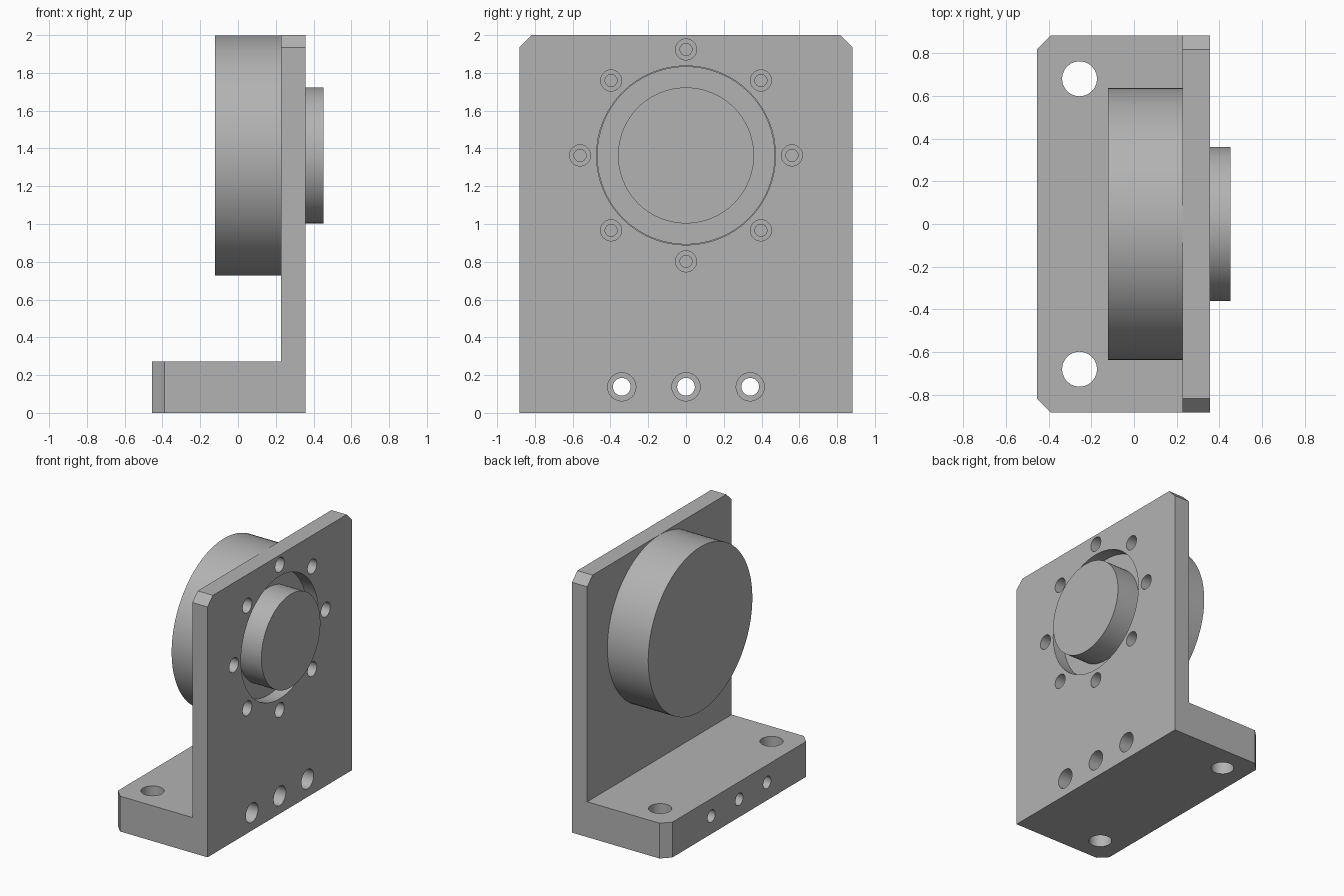
import bpy, bmesh, math
from mathutils import Matrix, Vector

if "Cube" in bpy.data.objects:
    bpy.data.objects.remove(bpy.data.objects["Cube"], do_unlink=True)

grey = bpy.data.materials.new("plain grey")
grey.use_nodes = True
GREY = (0.45, 0.45, 0.45, 1)
grey.diffuse_color = GREY
grey.node_tree.nodes["Principled BSDF"].inputs["Base Color"].default_value = GREY

BACK, FACE = 0.227, 0.357      # plate faces along x
TOE, HALF, TOP, FOOT = -0.455, 0.882, 2.0, 0.273
AXIS_Z = 1.363


def lathe(bm, profile, place, segments):
    """Closed solid of revolution; profile is (distance along axis, radius)."""
    rings = []
    for h, r in profile:
        rings.append([bm.verts.new(place @ Vector((
            r * math.cos(math.tau * i / segments),
            r * math.sin(math.tau * i / segments), h))) for i in range(segments)])
    for a, b in zip(rings, rings[1:]):
        for i in range(segments):
            j = (i + 1) % segments
            bm.faces.new((a[i], a[j], b[j], b[i]))
    bm.faces.new(rings[0][::-1])
    bm.faces.new(rings[-1])


def along_x(y, z):
    return Matrix.Translation((0, y, z)) @ Matrix.Rotation(math.pi / 2, 4, "Y")


def finish(bm, name):
    bmesh.ops.recalc_face_normals(bm, faces=bm.faces)
    mesh = bpy.data.meshes.new(name)
    bm.to_mesh(mesh)
    bm.free()
    mesh.materials.append(grey)
    ob = bpy.data.objects.new(name, mesh)
    bpy.context.collection.objects.link(ob)
    return ob


def smooth(ob):
    bpy.ops.object.select_all(action="DESELECT")
    ob.select_set(True)
    bpy.context.view_layer.objects.active = ob
    bpy.ops.object.shade_smooth_by_angle(angle=math.radians(30))


# L-shaped bracket, extruded along y
bm = bmesh.new()
outline = [(TOE, 0), (FACE, 0), (FACE, TOP), (BACK, TOP), (BACK, FOOT), (TOE, FOOT)]
side = bm.faces.new([bm.verts.new((x, -HALF, z)) for x, z in outline])
grown = bmesh.ops.extrude_face_region(bm, geom=[side])["geom"]
bmesh.ops.translate(bm, vec=(0, 2 * HALF, 0),
                    verts=[g for g in grown if isinstance(g, bmesh.types.BMVert)])
# Chamfer the upper plate corners and the toe corners of the foot
corners = []
for e in bm.edges:
    a, b = (v.co for v in e.verts)
    if abs(a.y - b.y) < 0.01 and (
            min(a.z, b.z) > TOP - 0.01 or max(a.x, b.x) < TOE + 0.01):
        corners.append(e)
bmesh.ops.bevel(bm, geom=corners, offset=0.065, segments=1, affect="EDGES")
bracket = finish(bm, "bracket")

# Cutter: pilot opening, counterbored screw holes and foot mounting holes
bm = bmesh.new()
lathe(bm, [(0.1, 0.474), (0.5, 0.474)], along_x(0, AXIS_Z), 64)
for k in range(8):
    t = math.tau * k / 8
    lathe(bm, [(0.1, 0.032), (0.277, 0.032), (0.277, 0.056), (0.5, 0.056)],
          along_x(0.561 * math.cos(t), AXIS_Z + 0.561 * math.sin(t)), 24)
for y in (-0.34, 0, 0.34):
    lathe(bm, [(-0.6, 0.047), (0.257, 0.047), (0.257, 0.075), (0.5, 0.075)],
          along_x(y, 0.138), 24)
for y in (-0.68, 0.68):
    lathe(bm, [(-0.1, 0.082), (0.4, 0.082)], Matrix.Translation((-0.255, y, 0)), 24)
cutter = finish(bm, "hole_cutter")
cutter.hide_render = True

cut = bracket.modifiers.new("holes", "BOOLEAN")
cut.operation, cut.solver, cut.object = "DIFFERENCE", "EXACT", cutter
bpy.context.view_layer.objects.active = bracket
bpy.ops.object.modifier_apply(modifier=cut.name)
bpy.data.objects.remove(cutter, do_unlink=True)
smooth(bracket)

# Round drive body with its pilot step and protruding output disc
bm = bmesh.new()
lathe(bm, [(-0.122, 0.636), (BACK, 0.636), (BACK, 0.471), (0.26, 0.471),
           (0.26, 0.36), (0.452, 0.36)], along_x(0, AXIS_Z), 96)
smooth(finish(bm, "drive_body"))
